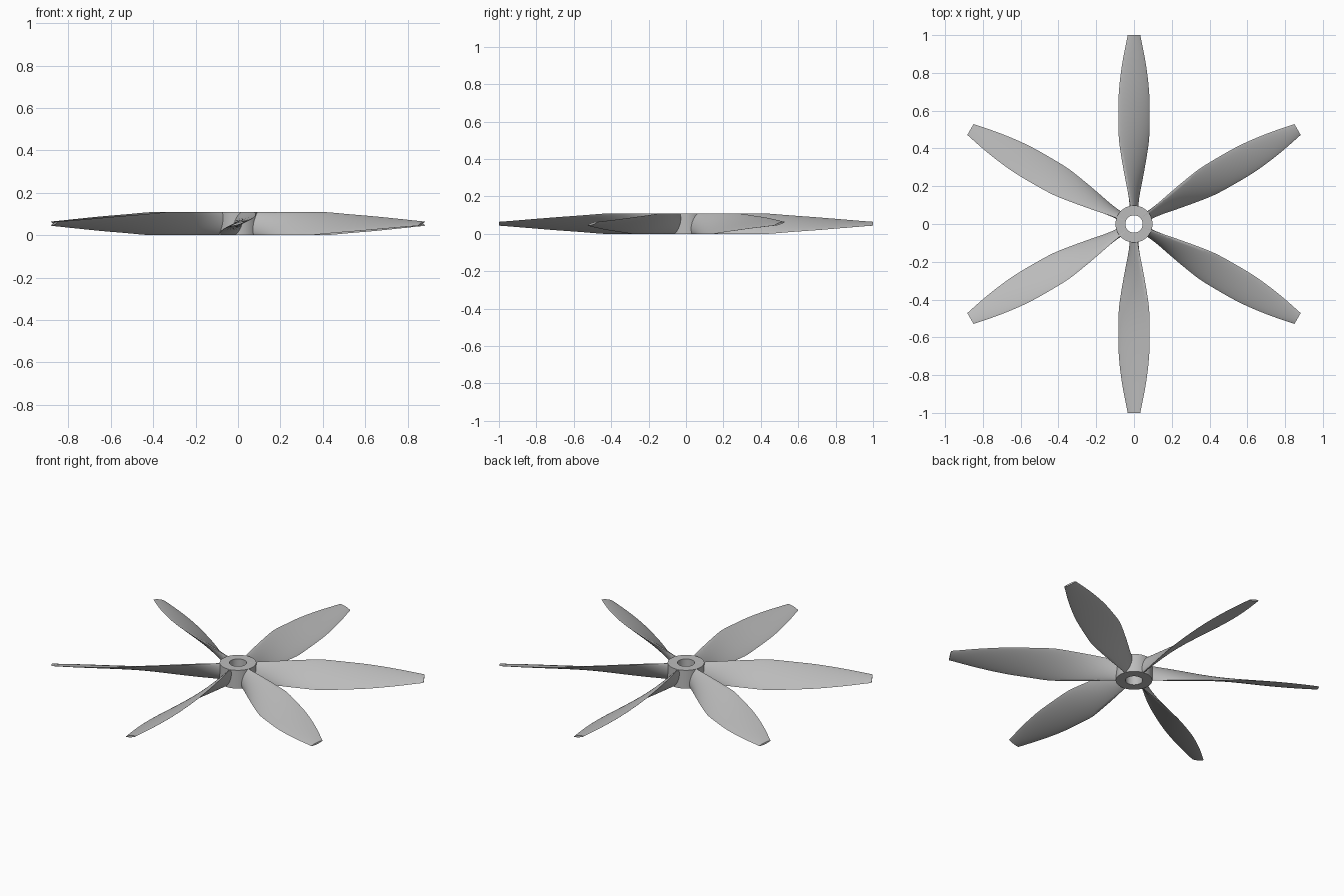
import bpy, bmesh, math
from mathutils import Matrix, Vector

if "Cube" in bpy.data.objects:
    bpy.data.objects.remove(bpy.data.objects["Cube"])

HEIGHT = 0.108      # hub height, also the slab that trims the blades
PITCH = 0.3         # helix rise: tan(angle) = PITCH / radius
BLADES = 6

metal = bpy.data.materials.new("plain grey")
metal.diffuse_color = (0.5, 0.5, 0.5, 1)
metal.use_nodes = True
metal.node_tree.nodes["Principled BSDF"].inputs["Base Color"].default_value = (0.5, 0.5, 0.5, 1)


def add_object(name, bm):
    bmesh.ops.recalc_face_normals(bm, faces=bm.faces[:])
    mesh = bpy.data.meshes.new(name)
    bm.to_mesh(mesh)
    bm.free()
    mesh.materials.append(metal)
    obj = bpy.data.objects.new(name, mesh)
    bpy.context.collection.objects.link(obj)
    bpy.ops.object.select_all(action="DESELECT")
    obj.select_set(True)
    bpy.context.view_layer.objects.active = obj
    bpy.ops.object.shade_smooth_by_angle(angle=math.radians(35))
    return obj


# Blade stations: radius, half chord, half thickness
STATIONS = [(0.06, 0.056, 0.02), (0.15, 0.062, 0.017), (0.25, 0.077, 0.014),
            (0.35, 0.09, 0.012), (0.45, 0.096, 0.011), (0.55, 0.0945, 0.01),
            (0.7, 0.087, 0.009), (0.85, 0.066, 0.007), (1.0, 0.0345, 0.005)]


def station(r):
    """Smoothly interpolate half chord and half thickness at a radius."""
    i = max(k for k in range(len(STATIONS) - 1) if STATIONS[k][0] <= r + 1e-6)
    a, b = STATIONS[i], STATIONS[i + 1]
    before, after = STATIONS[max(i - 1, 0)], STATIONS[min(i + 2, len(STATIONS) - 1)]
    span = b[0] - a[0]
    t = (r - a[0]) / span
    result = []
    for k in (1, 2):
        ma = (b[k] - before[k]) / (b[0] - before[0]) * span
        mb = (after[k] - a[k]) / (after[0] - a[0]) * span
        result.append((2*t**3 - 3*t**2 + 1) * a[k] + (t**3 - 2*t**2 + t) * ma
                      + (3*t**2 - 2*t**3) * b[k] + (t**3 - t**2) * mb)
    return result


def blade_mesh(rings=48, sides=28):
    bm = bmesh.new()
    loops = []
    for i in range(rings + 1):
        r = 0.06 + 0.94 * i / rings
        chord, thick = station(r)
        pitch = math.atan2(PITCH, r)
        along = Vector((-math.cos(pitch), 0, math.sin(pitch)))
        normal = Vector((math.sin(pitch), 0, math.cos(pitch)))
        centre = Vector((0, r, HEIGHT / 2))
        loop = []
        for j in range(sides):
            a = 2 * math.pi * j / sides
            bulge = math.sin(a) * abs(math.sin(a)) ** 0.5
            loop.append(bm.verts.new(centre + along * chord * math.cos(a) + normal * thick * bulge))
        loops.append(loop)
    for a, b in zip(loops, loops[1:]):
        for j in range(sides):
            k = (j + 1) % sides
            bm.faces.new((a[j], a[k], b[k], b[j]))
    bm.faces.new(loops[0])
    bm.faces.new(loops[-1])
    # Trim the edges flush with the hub faces
    for z, up in ((HEIGHT, 1), (0, -1)):
        cut = bmesh.ops.bisect_plane(bm, geom=bm.verts[:] + bm.edges[:] + bm.faces[:],
                                     plane_co=(0, 0, z), plane_no=(0, 0, up), clear_outer=True)
        edges = [e for e in cut["geom_cut"] if isinstance(e, bmesh.types.BMEdge) and e.is_boundary]
        bmesh.ops.holes_fill(bm, edges=edges, sides=0)
    return bm


# Blades around the hub
for n in range(BLADES):
    bm = blade_mesh()
    bm.transform(Matrix.Rotation(2 * math.pi * n / BLADES, 4, "Z"))
    add_object(f"blade_{n + 1}", bm)

# Hub ring with a bored hole
bm = bmesh.new()
profile = [bm.verts.new((r, 0, z)) for r, z in
           ((0.046, 0), (0.098, 0), (0.098, HEIGHT), (0.046, HEIGHT))]
edges = [bm.edges.new((profile[i], profile[(i + 1) % 4])) for i in range(4)]
bmesh.ops.spin(bm, geom=profile + edges, cent=(0, 0, 0), axis=(0, 0, 1),
               angle=2 * math.pi, steps=64, use_merge=True)
bmesh.ops.remove_doubles(bm, verts=bm.verts[:], dist=1e-5)
add_object("hub", bm)
